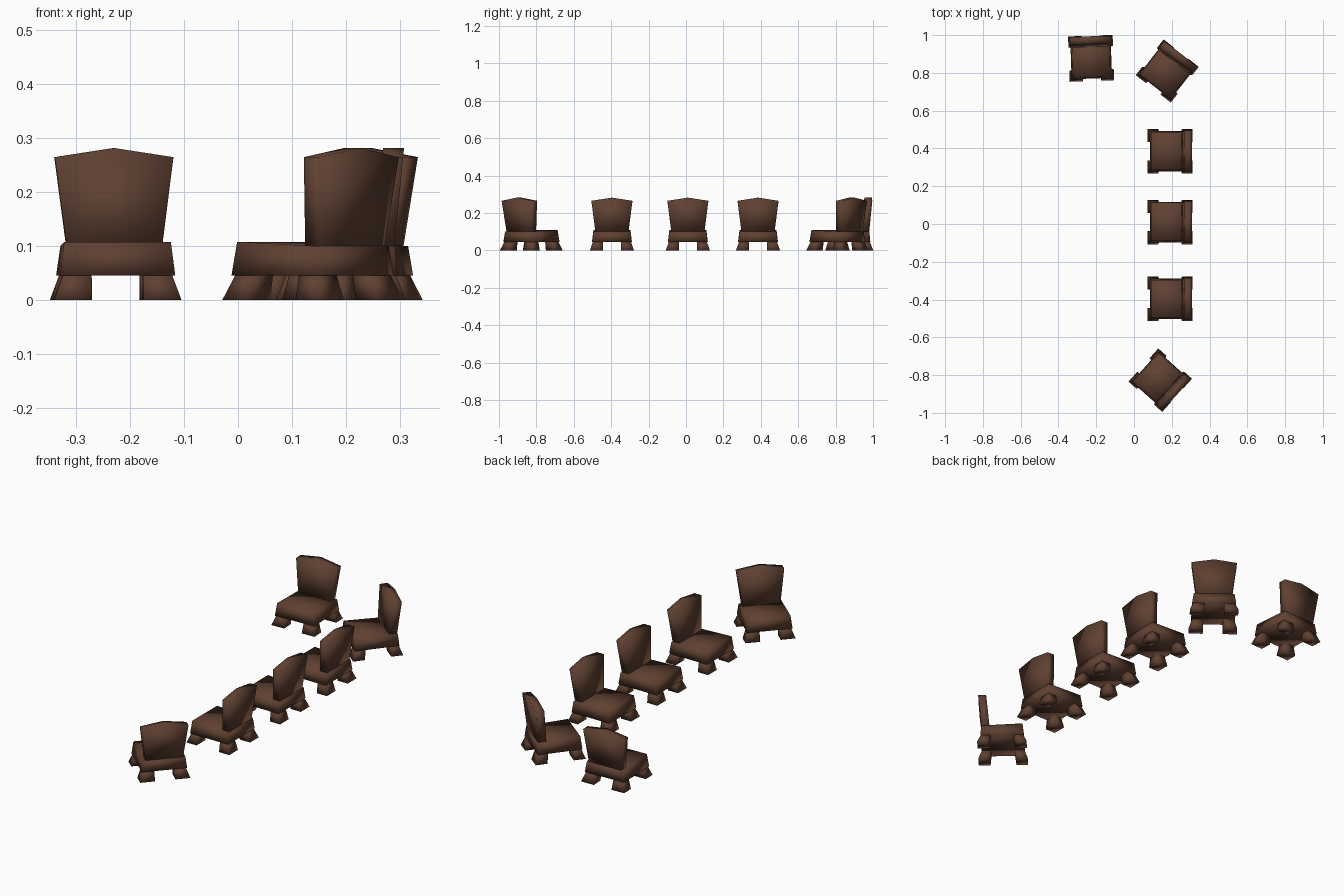
import bpy, math
from mathutils import Matrix

if "Cube" in bpy.data.objects:
    bpy.data.objects.remove(bpy.data.objects["Cube"])

wood = bpy.data.materials.new("dark brown wood")
wood.diffuse_color = (0.115, 0.052, 0.031, 1)
wood.use_nodes = True
wood.node_tree.nodes["Principled BSDF"].inputs["Base Color"].default_value = wood.diffuse_color


def make_part(name, lower, upper, place):
    """Solid joining two matching outlines, placed in the scene."""
    n = len(lower)
    faces = [tuple(reversed(range(n))), tuple(range(n, 2 * n))]
    faces += [(i, (i + 1) % n, n + (i + 1) % n, n + i) for i in range(n)]
    mesh = bpy.data.meshes.new(name)
    mesh.from_pydata([place @ Matrix.Translation(p).translation for p in lower + upper], [], faces)
    mesh.materials.append(wood)
    for f in mesh.polygons:
        f.use_smooth = True
    ob = bpy.data.objects.new(name, mesh)
    bpy.context.collection.objects.link(ob)


def rect(x0, x1, y0, y1, z0, z1):
    """Counter-clockwise rectangle, height z0 at x0 and z1 at x1."""
    return [(x0, y0, z0), (x1, y0, z1), (x1, y1, z1), (x0, y1, z0)]


def chair(x, y, angle):
    # local frame: the backrest stands on the +x side
    place = Matrix.Translation((x, y, 0)) @ Matrix.Rotation(math.radians(angle), 4, 'Z')

    # seat: tapered block sloping slightly down to the rear
    make_part("seat", rect(-0.107, 0.105, -0.107, 0.107, 0.045, 0.045),
              rect(-0.1, 0.1, -0.099, 0.099, 0.108, 0.1), place)

    # backrest: flared slab with a peaked top, leaning back
    outline = [(-0.088, 0.095), (0.088, 0.095), (0.11, 0.265), (0, 0.282), (-0.11, 0.265)]
    lean = lambda x0, z: x0 + 0.018 * (z - 0.095) / 0.187
    make_part("backrest", [(lean(0.06, z), w, z) for w, z in outline],
              [(lean(0.099, z), w, z) for w, z in outline], place)

    # four splayed legs
    for sx in (-1, 1):
        for sy in (-1, 1):
            def section(ix, ox, iy, oy, z):
                xs, ys = sorted((sx * ix, sx * ox)), sorted((sy * iy, sy * oy))
                return rect(*xs, *ys, z, z)
            make_part("leg", section(0.063, 0.12, 0.048, 0.118, 0),
                      section(0.056, 0.101, 0.048, 0.1, 0.05), place)


# six chairs set around one end and side of an absent table
for spot in [(-0.227, 0.877, 92), (0.176, 0.81, 52), (0.191, 0.385, 0),
             (0.191, 0.01, 0), (0.191, -0.396, 0), (0.139, -0.827, -42)]:
    chair(*spot)
